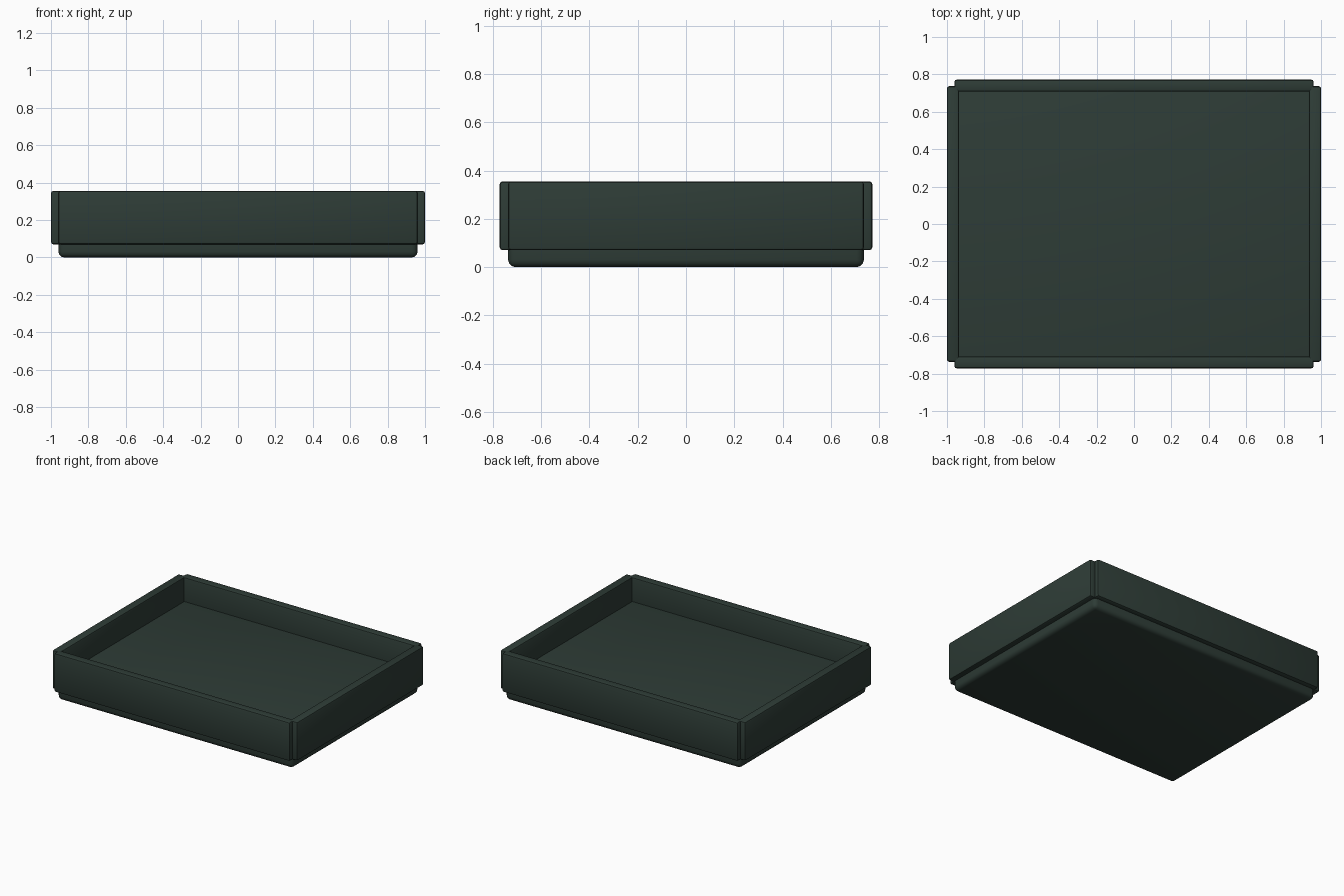
import bpy

if "Cube" in bpy.data.objects:
    bpy.data.objects.remove(bpy.data.objects["Cube"])

green = bpy.data.materials.new("dark_green")
green.diffuse_color = (0.027, 0.045, 0.037, 1)
green.use_nodes = True
green.node_tree.nodes["Principled BSDF"].inputs["Base Color"].default_value = green.diffuse_color


def block(name, lo, hi, bevel, segments):
    """Rounded box spanning two opposite corners."""
    bpy.ops.mesh.primitive_cube_add(size=1, location=[(a + b) / 2 for a, b in zip(lo, hi)])
    ob = bpy.context.object
    ob.name = name
    ob.scale = [b - a for a, b in zip(lo, hi)]
    bpy.ops.object.transform_apply(location=False, rotation=False, scale=True)
    ob.data.materials.append(green)
    mod = ob.modifiers.new("rounded_edges", 'BEVEL')
    mod.width = bevel
    mod.segments = segments
    bpy.ops.object.modifier_apply(modifier=mod.name)
    bpy.ops.object.shade_smooth_by_angle()
    return ob


BOTTOM, TOP = 0.07, 0.355

# tray floor, with a rounded foot showing below the walls
block("tray_base", (-0.96, -0.737, 0), (0.96, 0.737, 0.178), 0.03, 3)

# four walls, stepped at the corners
for name, s in (("front_wall", -1), ("back_wall", 1)):
    y0, y1 = sorted((s * 0.708, s * 0.772))
    block(name, (-0.96, y0, BOTTOM), (0.96, y1, TOP), 0.012, 2)
for name, s in (("left_wall", -1), ("right_wall", 1)):
    x0, x1 = sorted((s * 0.935, s * 1.0))
    block(name, (x0, -0.737, BOTTOM), (x1, 0.737, TOP), 0.012, 2)
